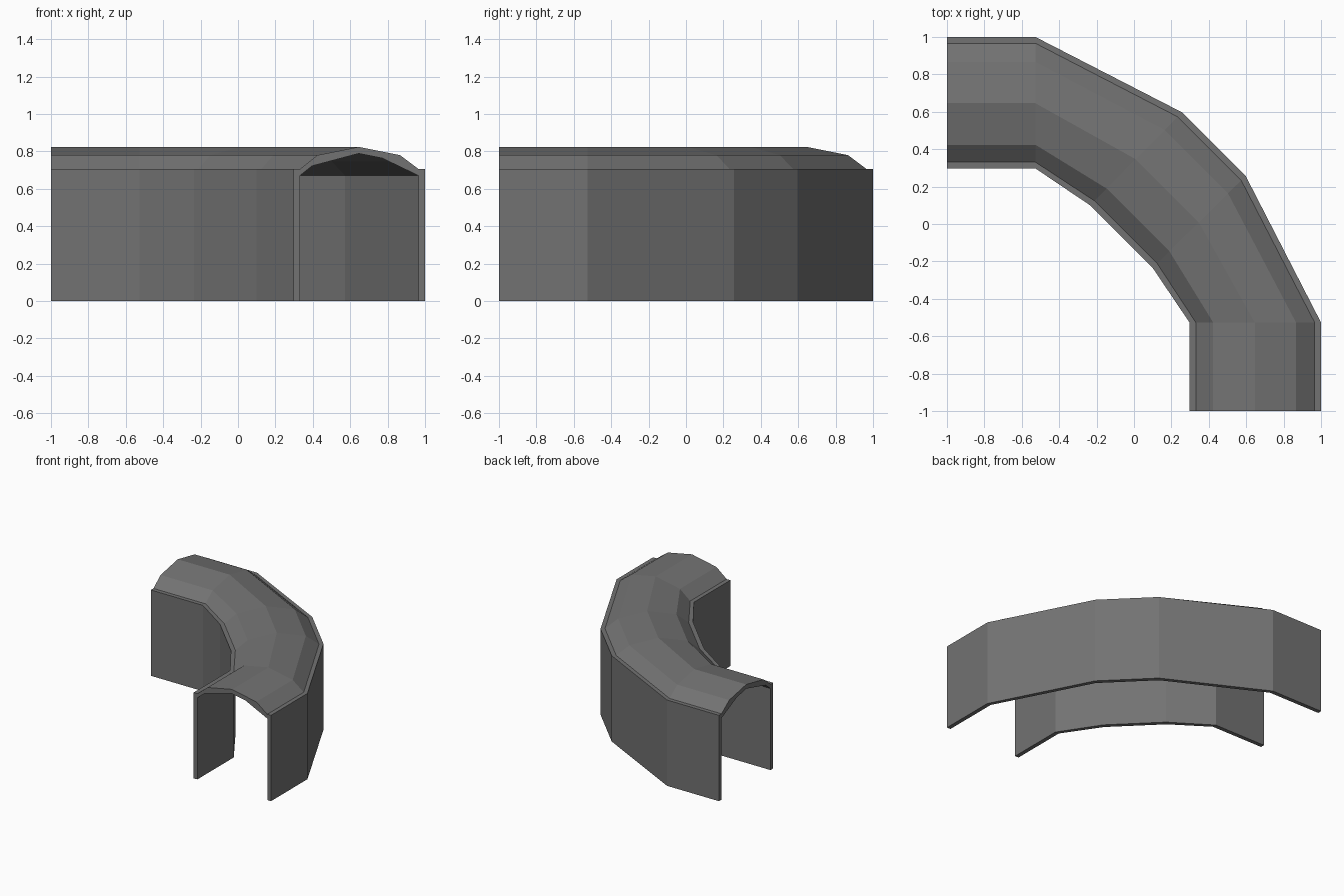
import bpy
import bmesh
from mathutils import Vector

cube = bpy.data.objects.get("Cube")
if cube:
    bpy.data.objects.remove(cube, do_unlink=True)

# Single dark grey material
grey = bpy.data.materials.new("dark_grey")
grey.use_nodes = True
colour = (0.17, 0.17, 0.17, 1)
grey.diffuse_color = colour
bsdf = next(n for n in grey.node_tree.nodes if n.type == 'BSDF_PRINCIPLED')
bsdf.inputs["Base Color"].default_value = colour

# Half of the bend as (inner, outer) plan points; the rest mirrors across x = y
half = [
    (Vector((-1, 0.297)), Vector((-1, 1))),
    (Vector((-0.527, 0.297)), Vector((-0.527, 1))),
    (Vector((-0.235, 0.1)), Vector((0.257, 0.597))),
]
stations = half + [(a.yx, b.yx) for a, b in reversed(half)]

# Cross-section: (fraction from inner to outer side, height)
WALL_TOP, THICK, RIM = 0.705, 0.035, 0.048
roof = [(RIM, WALL_TOP), (0.18, 0.78), (0.496, 0.824), (0.81, 0.78), (1 - RIM, WALL_TOP)]
underside = [(t, z - THICK) for t, z in reversed(roof)]
section = ([(0, 0), (0, WALL_TOP)] + roof + [(1, WALL_TOP), (1, 0), (1 - RIM, 0)]
           + underside + [(RIM, 0)])

# Sweep the section through the stations
bm = bmesh.new()
rings = [[bm.verts.new((*a.lerp(b, t), z)) for t, z in section] for a, b in stations]
count = len(section)
for r0, r1 in zip(rings, rings[1:]):
    for i in range(count):
        j = (i + 1) % count
        bm.faces.new((r0[i], r0[j], r1[j], r1[i]))

# End caps
caps = [bm.faces.new(rings[0]), bm.faces.new(rings[-1])]
bmesh.ops.triangulate(bm, faces=caps)
bmesh.ops.recalc_face_normals(bm, faces=bm.faces)

mesh = bpy.data.meshes.new("curved_tunnel")
bm.to_mesh(mesh)
bm.free()
mesh.materials.append(grey)
bpy.context.collection.objects.link(bpy.data.objects.new("curved_tunnel", mesh))
